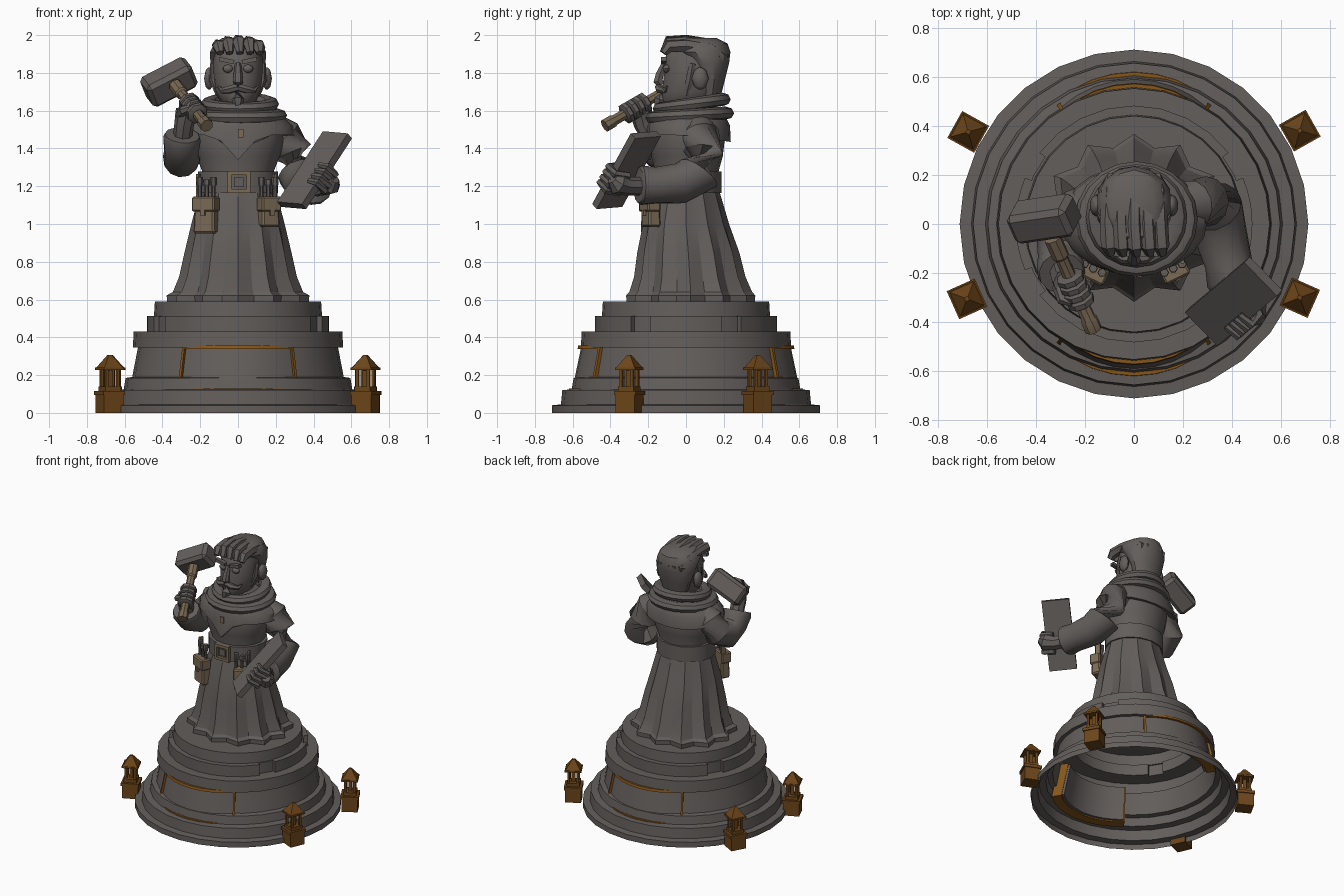
import bpy, bmesh, math
from mathutils import Vector as V, Matrix as M

if "Cube" in bpy.data.objects:
    bpy.data.objects.remove(bpy.data.objects["Cube"])

def material(name, rgb):
    m = bpy.data.materials.new(name)
    m.diffuse_color = (*rgb, 1)
    m.use_nodes = True
    m.node_tree.nodes["Principled BSDF"].inputs["Base Color"].default_value = m.diffuse_color
    return m

STONE = material("dark_stone", (0.125, 0.112, 0.106))
TAN = material("tan_leather", (0.20, 0.145, 0.09))
GOLD = material("bronze_frame", (0.24, 0.092, 0.010))
BRONZE = material("dark_bronze", (0.15, 0.060, 0.010))

def add(name, verts, faces, mat, smooth=35, bevel=0):
    me = bpy.data.meshes.new(name)
    me.from_pydata([tuple(v) for v in verts], [], faces)
    bm = bmesh.new()
    bm.from_mesh(me)
    bmesh.ops.recalc_face_normals(bm, faces=bm.faces)
    bm.to_mesh(me)
    bm.free()
    me.materials.append(mat)
    if smooth:
        me.shade_smooth()
        me.set_sharp_from_angle(angle=math.radians(smooth))
    ob = bpy.data.objects.new(name, me)
    bpy.context.collection.objects.link(ob)
    if bevel:
        b = ob.modifiers.new("bevel", "BEVEL")
        b.width, b.segments = bevel, 1
    return ob

def loft(name, rings, mat, caps=(True, True), closed=False, **kw):
    n, k = len(rings[0]), len(rings)
    verts = [p for r in rings for p in r]
    faces = [(i*n+j, i*n+(j+1) % n, (i+1) % k*n+(j+1) % n, (i+1) % k*n+j)
             for i in range(k if closed else k-1) for j in range(n)]
    if not closed:
        if caps[0]: faces.append(tuple(range(n)))
        if caps[1]: faces.append(tuple(range((k-1)*n, k*n)))
    return add(name, verts, faces, mat, **kw)

def oval(cx, cy, z, rx, ry, n=16, pleat=0):
    out = []
    for i in range(n):
        a, s = 2*math.pi*i/n - math.pi/2, 1 - pleat*(i % 2)
        out.append(V((cx + rx*s*math.cos(a), cy + ry*s*math.sin(a), z)))
    return out

def tube(name, path, mat, n=8, flat=1.0, **kw):
    """path: list of (x, y, z, radius); flat squashes the section."""
    pts, rings = [V(p[:3]) for p in path], []
    for i, p in enumerate(path):
        t = (pts[min(i+1, len(pts)-1)] - pts[max(i-1, 0)]).normalized()
        s = t.cross(V((0.13, 0.08, 1)) if abs(t.z) < 0.9 else V((0, 1, 0))).normalized()
        u = s.cross(t)
        rings.append([pts[i] + p[3]*(s*math.cos(a) + u*flat*math.sin(a))
                      for a in (2*math.pi*j/n for j in range(n))])
    return loft(name, rings, mat, **kw)

def box(name, c, size, mat, rot=M.Identity(3), taper=1.0, **kw):
    vs = [V(c) + rot @ V((x*size[0]/2*(taper if z > 0 else 1), y*size[1]/2*(taper if z > 0 else 1), z*size[2]/2))
          for x in (-1, 1) for y in (-1, 1) for z in (-1, 1)]
    fs = [(0, 1, 3, 2), (4, 6, 7, 5), (0, 4, 5, 1), (2, 3, 7, 6), (0, 2, 6, 4), (1, 5, 7, 3)]
    return add(name, vs, fs, mat, smooth=0, **kw)

def ball(name, c, s, mat=STONE):
    rings = [oval(c[0], c[1], c[2] + s[2]*math.sin(t), s[0]*math.cos(t), s[1]*math.cos(t), 10)
             for t in (math.radians(d) for d in (-80, -45, 0, 45, 80))]
    return loft(name, rings, mat, smooth=50)

def roll(name, c, rx, ry, tr, th, tilt):
    rings = []
    for i in range(20):
        a = math.pi*i/10
        rings.append([V((c[0] + (rx+tr*math.cos(b))*math.cos(a), c[1] + (ry+tr*math.cos(b))*math.sin(a),
                         c[2] + th*math.sin(b) + tilt*math.sin(a))) for b in (math.pi*j/4 for j in range(8))])
    return loft(name, rings, STONE, closed=True, smooth=40)

def arc_slab(name, a0, a1, z0, z1, r, thick, mat, slope=0.0, sag=0.0, n=8):
    """Curved block between two angles (degrees); slope leans it in, sag flattens its ends."""
    rings = []
    for i in range(n+1):
        t = i/n
        a = math.radians(a0 + (a1-a0)*t)
        mid = math.degrees(a) % 180 - 90
        ring = []
        for z, d in ((z0, 0), (z1, 0), (z1, thick), (z0, thick)):
            q = r - slope*(z-0.11) - sag*(mid/33)**2 - d
            ring.append(V((q*math.cos(a), q*math.sin(a), z)))
        rings.append(ring)
    return loft(name, rings, mat, smooth=20)

# --- stepped round pedestal, hollow underneath
prof = [(.71, 0), (.71, .04), (.662, .045), (.655, .12), (.605, .125), (.595, .185), (.56, .19), (.53, .345),
        (.557, .345), (.552, .43), (.455, .43), (.455, .51), (.445, .51), (.44, .59)]
loft("pedestal", [oval(0, 0, z, r, r, 28) for r, z in prof], STONE, caps=(False, True), smooth=20)
for i, (a0, a1) in enumerate(((-23, 23), (37, 143), (157, 203), (217, 323))):
    arc_slab(f"tier_block_{i}", a0, a1, .43, .512, .482, .05, STONE)

# --- framed plaques, front and back
for side, c in (("front", 270), ("back", 90)):
    k = dict(slope=.21, sag=.03)
    arc_slab(side+"_plaque", c-32, c+32, .12, .35, .605, .07, STONE, **k)
    for j, (z0, z1) in enumerate(((.112, .13), (.338, .356))):
        arc_slab(f"{side}_frame_rail_{j}", c-33, c+33, z0, z1, .622, .07, GOLD, **k)
    for j, a in enumerate((c-33, c+31.4)):
        arc_slab(f"{side}_frame_post_{j}", a, a+1.6, .12, .345, .622, .07, GOLD, n=1, **k)

# --- four lanterns
for i, (x, y) in enumerate(((-.675, .375), (.675, .38), (-.68, -.305), (.675, -.3))):
    R = M.Rotation(math.atan2(y, x), 3, 'Z')
    def part(nm, dx, dy, z, s, **kw):
        box(f"lantern_{i}_{nm}", V((x, y, z)) + R @ V((dx, dy, 0)), s, BRONZE, R, **kw)
    part("foot", 0, 0, .05, (.112, .112, .10))
    part("slab", 0, 0, .105, (.125, .125, .022))
    part("sill", 0, 0, .128, (.09, .09, .026))
    part("core", 0, 0, .18, (.025, .025, .09))
    for px in (-.032, .032):
        for py in (-.032, .032):
            part("post", px, py, .185, (.016, .016, .1))
    part("eave", 0, 0, .234, (.115, .115, .012))
    part("roof", 0, 0, .272, (.11, .11, .07), taper=.15)

# --- pleated robe, torso, mantle and cowl
robe = [(.59, .375, .34, .025, .14), (.622, .378, .342, .025, .14), (.64, .345, .325, .025, .13),
        (.72, .312, .295, .02, .11), (.85, .283, .27, .012, .10), (1.0, .247, .228, 0, .07), (1.18, .2, .175, 0, .03)]
loft("robe", [oval(0, cy, z, rx, ry, 24, p) for z, rx, ry, cy, p in robe], STONE, smooth=15)
torso = [(1.17, .195, .17), (1.28, .19, .168), (1.36, .222, .19), (1.45, .245, .2), (1.53, .235, .185), (1.6, .15, .15)]
loft("torso", [oval(0, .005, z, rx, ry) for z, rx, ry in torso], STONE)
loft("belt", [oval(0, 0, z, .212, .187) for z in (1.165, 1.278)], STONE)
mantle = []
for z, rx, ry in ((1.0, .25, .2), (1.0, .30, .222), (1.52, .29, .218), (1.58, .225, .19), (1.62, .14, .14)):
    ring = oval(0, .015, z, rx, ry, 20)
    if z == 1.0:  # hem dips to a point in front and hangs lower behind
        for p in ring:
            p.z = 1.47 - (.13*max(0, 1-abs(p.x)/.12) if p.y < 0 else .03*p.y/.2)
    mantle.append(ring)
loft("mantle", mantle, STONE, caps=(False, True))
roll("cowl_lower", (0.01, .02, 1.575), .205, .19, .045, .035, .012)
roll("cowl_upper", (0.01, .03, 1.635), .165, .165, .042, .035, .025)
box("chest_pin", (.015, -.214, 1.48), (.03, .008, .045), TAN)

# --- head and face
hd = [(1.56, .09, -.02, .14), (1.615, .05, -.115, .12), (1.64, .09, -.125, .14), (1.70, .122, -.128, .17),
      (1.78, .133, -.118, .18), (1.86, .133, -.115, .18), (1.93, .12, -.095, .18), (1.96, .08, -.05, .14)]
loft("head", [oval(0, (f+b)/2, z, rx, (b-f)/2) for z, rx, f, b in hd], STONE, smooth=40)
hair = [(1.66, .09, .07, .18), (1.76, .125, .06, .205), (1.85, .15, .01, .228), (1.91, .152, -.07, .235),
        (1.955, .13, -.09, .22), (1.985, .085, -.06, .16)]
loft("hair", [oval(0, (f+b)/2, z, rx, (b-f)/2, 14) for z, rx, f, b in hair], STONE)
for i, x in enumerate((-.105, -.055, 0, .055, .105)):
    d = 2.2*x*x
    tube(f"hair_lock_{i}", [(x+.01, -.12, 1.905, .02), (x+.005, -.09, 1.965-d, .035), (x, 0, 1.97-d, .034),
                           (x*.95, .13, 1.95-d, .034), (x*.85, .205-d, 1.89, .032), (x*.7, .185-d, 1.77, .015)], STONE, n=6)
tube("nose", [(0, -.115, 1.85, .016), (0, -.14, 1.79, .024), (0, -.148, 1.755, .028), (0, -.128, 1.735, .02)], STONE, n=6)
tube("goatee", [(0, -.12, 1.695, .02), (0, -.14, 1.66, .034), (0, -.145, 1.62, .024), (0, -.14, 1.59, .006)], STONE, n=6)
for s, nm in ((-1, "right"), (1, "left")):
    ball(nm+"_ear", (s*.153, .075, 1.77), (.028, .045, .06))
    ball(nm+"_eye", (s*.053, -.102, 1.822), (.03, .022, .022))
    box(nm+"_brow", (s*.06, -.118, 1.865), (.08, .03, .022), STONE, M.Rotation(-s*.2, 3, 'Y'))
    tube(nm+"_moustache", [(0, -.145, 1.725, .02), (s*.045, -.14, 1.712, .022), (s*.085, -.115, 1.705, .015),
                           (s*.105, -.1, 1.73, .005)], STONE, n=6)
    tube(nm+"_sideburn", [(s*.128, .035, 1.85, .02), (s*.125, .02, 1.76, .025), (s*.105, .0, 1.68, .012)], STONE, n=6)

# --- sleeves and wrists
tube("right_sleeve", [(-.17, .05, 1.53, .07), (-.235, .05, 1.48, .095), (-.285, .03, 1.39, .1), (-.3, -.06, 1.345, .098),
                      (-.3, -.14, 1.38, .092), (-.297, -.19, 1.45, .1), (-.295, -.2, 1.47, .092)], STONE, n=12)
tube("right_wrist", [(-.297, -.17, 1.43, .05), (-.285, -.225, 1.53, .052), (-.27, -.24, 1.6, .06)], STONE)
tube("left_sleeve", [(.17, .06, 1.53, .07), (.24, .08, 1.47, .1), (.29, .09, 1.38, .105), (.325, .07, 1.27, .118),
                     (.35, -.03, 1.215, .11), (.385, -.16, 1.205, .098), (.40, -.235, 1.205, .105), (.405, -.25, 1.205, .095)],
     STONE, n=12)
tube("left_wrist", [(.39, -.2, 1.2, .05), (.45, -.31, 1.2, .05), (.49, -.365, 1.215, .06), (.51, -.39, 1.24, .03)], STONE)

# --- hammer and the fist around its handle
w, u = V((-.36, .81, .468)).normalized(), V((.88, .13, .456)).normalized()
v = w.cross(u).normalized()
w = u.cross(v)
H = M((u, w, v)).transposed()
butt = V((-.165, -.43, 1.52))
def along(*pairs):
    return [(*(butt + w*d), r) for d, r in pairs]
tube("hammer_handle", along((0, .036), (.05, .036), (.06, .03), (.36, .027), (.37, .036), (.46, .036)), TAN)
box("hammer_head", (-.366, .022, 1.752), (.27, .14, .15), STONE, H, bevel=.022)
for i in range(4):
    d = .125 + .038*i
    tube(f"right_finger_{i}", along((d, .045), (d+.008, .058), (d+.03, .058), (d+.037, .045)), STONE)
tube("right_thumb", [(-.31, -.25, 1.58, .025), (-.29, -.31, 1.6, .024), (-.25, -.32, 1.62, .016)], STONE, n=6)

# --- stone tablet and the hand holding its outer edge
up = V((.25, .21, .385)).normalized()
wd = V((.73, -.68, 0))
wd = (wd - up*wd.dot(up)).normalized()
nb = up.cross(wd).normalized()
T = M((wd, nb, up)).transposed()
mid = V((.405, -.315, 1.285))
box("tablet", mid, (.19, .042, .49), STONE, T)
for i in range(4):
    e = mid + wd*.09 + up*(-.1 + .037*i)
    pts = [e + nb*.06 - wd*.05, e + nb*.035 + wd*.028, e - nb*.028 + wd*.024, e - nb*.036 - wd*.035]
    tube(f"left_finger_{i}", [(*p, r) for p, r in zip(pts, (.024, .023, .021, .014))], STONE, n=6)

# --- buckle, pouches and tools on the belt
for x in (-.045, .055):
    box("buckle_side", (x, -.194, 1.222), (.02, .022, .115), TAN)
for z in (1.174, 1.27):
    box("buckle_bar", (.005, -.194, z), (.1, .022, .02), TAN)
box("buckle_tongue", (.005, -.19, 1.222), (.05, .012, .05), STONE)
for nm, x, wdt, z0, turn in (("right", -.168, .125, .95, -.45), ("left", .162, .105, .985, .45)):
    R = M.Rotation(turn, 3, 'Z')
    c = V((x, -.185, 0))
    h = 1.14 - z0
    box(nm+"_pouch", c + V((0, 0, z0+h/2)), (wdt, .07, h), TAN, R, taper=.88, bevel=.01)
    box(nm+"_pouch_flap", c + R @ V((0, -.006, 1.105)), (wdt*1.06, .076, .08), TAN, R, bevel=.008)
    box(nm+"_pouch_clasp", c + R @ V((0, -.042, 1.06)), (.025, .014, .03), TAN, R)
    for j, dx in enumerate((-.04, 0, .04)):
        p = c + R @ V((dx, .005, 0))
        tube(f"{nm}_tool_{j}", [(p.x, p.y, 1.12, .012), (p.x, p.y, 1.2, .012), (p.x, p.y, 1.21, .019),
                               (p.x, p.y, 1.25-.015*(j % 2), .017)], STONE, n=6)
    box(nm+"_belt_loop", c + R @ V((-.055 if x < 0 else .045, .02, 1.2)), (.016, .03, .13), TAN, R)
